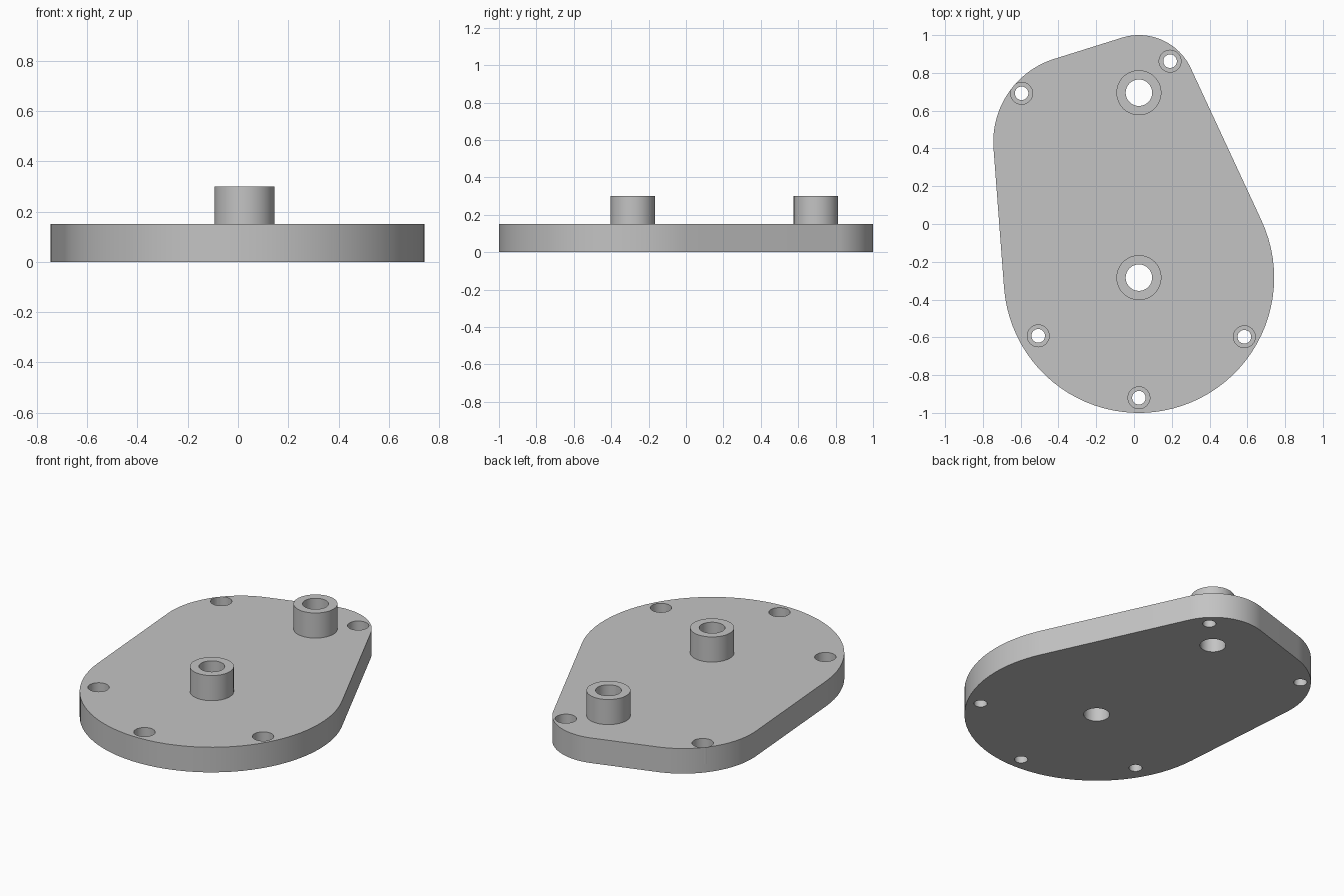
import bpy, bmesh
from math import sin, cos, pi, atan2, acos, hypot

cube = bpy.data.objects.get("Cube")
if cube:
    bpy.data.objects.remove(cube)

PLATE_TOP, BOSS_TOP, BORE_FLOOR = 0.15, 0.30, 0.05
BOSS_R, SHAFT_R, BORE_R, SCREW_R = 0.119, 0.07, 0.058, 0.036
# Corner circles of the outline (x, y, radius), counter-clockwise
CORNERS = [(0.026, -0.284, 0.716), (0.026, 0.697, 0.303), (-0.285, 0.435, 0.46)]
SHAFTS = [(0.026, -0.284), (0.026, 0.695)]
SCREWS = [(-0.595, 0.692), (0.191, 0.862), (-0.507, -0.592), (0.584, -0.597), (0.026, -0.92)]

metal = bpy.data.materials.new("plain grey")
metal.use_nodes = True
GREY = (0.55, 0.55, 0.55, 1)
metal.diffuse_color = GREY
metal.node_tree.nodes["Principled BSDF"].inputs["Base Color"].default_value = GREY


def circle(x, y, r, n=64):
    return [(x + r * cos(2 * pi * i / n), y + r * sin(2 * pi * i / n)) for i in range(n)]


def tangent_angle(a, b):
    """Direction of the outer normal of the tangent running from circle a to b."""
    dx, dy = b[0] - a[0], b[1] - a[1]
    return atan2(dy, dx) - acos((a[2] - b[2]) / hypot(dx, dy))


def outline(n=48):
    """Arcs of the corner circles joined by their common tangents."""
    pts = []
    for i, c in enumerate(CORNERS):
        start = tangent_angle(CORNERS[i - 1], c)
        sweep = (tangent_angle(c, CORNERS[(i + 1) % 3]) - start) % (2 * pi)
        for k in range(n + 1):
            a = start + sweep * k / n
            pts.append((c[0] + c[2] * cos(a), c[1] + c[2] * sin(a)))
    return pts


def ring(bm, pts, z):
    vs = [bm.verts.new((x, y, z)) for x, y in pts]
    return vs, [bm.edges.new((vs[i - 1], vs[i])) for i in range(len(vs))]


def skin(bm, rings):
    """Join consecutive rings of equal size with quads."""
    for (a, _), (b, _) in zip(rings, rings[1:]):
        for i in range(len(a)):
            bm.faces.new((a[i - 1], a[i], b[i], b[i - 1]))


def finish(bm, name):
    bmesh.ops.recalc_face_normals(bm, faces=bm.faces[:])
    mesh = bpy.data.meshes.new(name)
    bm.to_mesh(mesh)
    bm.free()
    mesh.materials.append(metal)
    obj = bpy.data.objects.new(name, mesh)
    bpy.context.collection.objects.link(obj)
    bpy.ops.object.select_all(action='DESELECT')
    obj.select_set(True)
    bpy.context.view_layer.objects.active = obj
    bpy.ops.object.shade_smooth_by_angle(angle=0.5)


# Plate: outer wall, shaft holes, counterbored screw holes, then the two flat faces
bm = bmesh.new()
stacks = [[ring(bm, outline(), z) for z in (0, PLATE_TOP)]]
for x, y in SHAFTS:
    stacks.append([ring(bm, circle(x, y, SHAFT_R), z) for z in (0, PLATE_TOP)])
for x, y in SCREWS:
    steps = [(SCREW_R, 0), (SCREW_R, BORE_FLOOR), (BORE_R, BORE_FLOOR), (BORE_R, PLATE_TOP)]
    stacks.append([ring(bm, circle(x, y, r, 40), z) for r, z in steps])
for stack in stacks:
    skin(bm, stack)
for end in (0, -1):
    edges = [e for stack in stacks for e in stack[end][1]]
    bmesh.ops.triangle_fill(bm, edges=edges, use_beauty=True, normal=(0, 0, 1))
finish(bm, "cover_plate")

# Tubular bosses standing on the plate around the shaft holes
for (x, y), name in zip(SHAFTS, ("front_boss", "back_boss")):
    bm = bmesh.new()
    steps = [(BOSS_R, PLATE_TOP), (BOSS_R, BOSS_TOP), (SHAFT_R, BOSS_TOP), (SHAFT_R, PLATE_TOP)]
    rings = [ring(bm, circle(x, y, r), z) for r, z in steps]
    skin(bm, rings)
    finish(bm, name)
